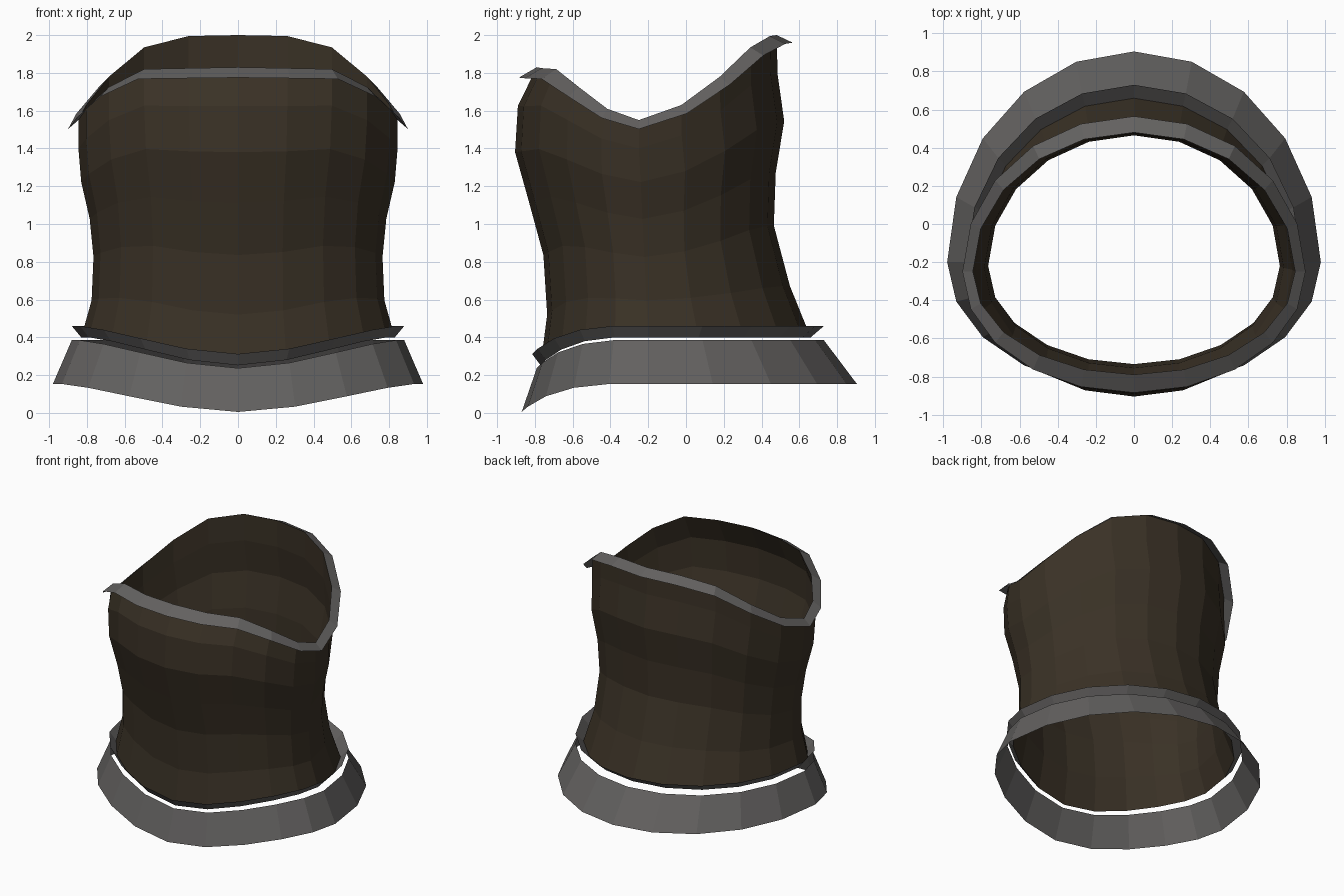
import bpy, bmesh, math

cube = bpy.data.objects.get("Cube")
if cube:
    bpy.data.objects.remove(cube, do_unlink=True)

SIDES = 20
HALF = SIDES // 2

# Heights of the neckline and drop of the pointed front hem, from back to front
NECKLINE = [2.0, 1.995, 1.935, 1.78, 1.63, 1.55, 1.61, 1.725, 1.82, 1.825, 1.83]
FRONT_DROP = [0, 0, 0, 0, 0, 0, 0, 0.02, 0.065, 0.12, 0.148]


def make_material(name, colour):
    mat = bpy.data.materials.new(name)
    mat.use_nodes = True
    mat.diffuse_color = (*colour, 1)
    bsdf = mat.node_tree.nodes["Principled BSDF"]
    bsdf.inputs["Base Color"].default_value = (*colour, 1)
    bsdf.inputs["Roughness"].default_value = 0.8
    return mat


def ring(back, front, width, centre, height):
    """Two half ellipses meeting at the widest point; height(k) runs back to front."""
    points = []
    for i in range(SIDES):
        a = math.tau * i / SIDES
        depth = back - centre if math.cos(a) > 0 else centre - front
        points.append((width * math.sin(a), centre + depth * math.cos(a),
                       height(min(i, SIDES - i))))
    return points


def loft(name, rings, mat):
    """Bridge the rings, listed from top to bottom, into an open flat-shaded shell."""
    bm = bmesh.new()
    loops = [[bm.verts.new(p) for p in r] for r in rings]
    for upper, lower in zip(loops, loops[1:]):
        for i in range(SIDES):
            j = (i + 1) % SIDES
            bm.faces.new((upper[i], upper[j], lower[j], lower[i]))
    mesh = bpy.data.meshes.new(name)
    bm.to_mesh(mesh)
    bm.free()
    mesh.materials.append(mat)
    obj = bpy.data.objects.new(name, mesh)
    bpy.context.collection.objects.link(obj)
    return obj


def level(z):
    return lambda k: z - FRONT_DROP[k]


def between(t):
    return lambda k: NECKLINE[k] * (1 - t) + level(0.4)(k) * t


leather = make_material("dark brown leather", (0.042, 0.031, 0.019))
trim = make_material("grey trim", (0.125, 0.12, 0.117))

# Bodice: fraction down the body, back, front, half width, centre
bodice = [
    (0, 0.48, -0.79, 0.845, -0.25),
    (0.13, 0.485, -0.89, 0.845, -0.25),
    (0.285, 0.52, -0.905, 0.83, -0.24),
    (0.455, 0.475, -0.83, 0.785, -0.23),
    (0.63, 0.465, -0.755, 0.765, -0.22),
    (0.83, 0.55, -0.735, 0.775, -0.21),
    (1, 0.66, -0.77, 0.83, -0.2),
]
rows = [ring(b, f, w, c, between(t)) for t, b, f, w, c in bodice]
loft("bodice", rows, leather)

# Neckline rim: turned outward and slightly down
rim_edge = ring(0.565, -0.885, 0.9, -0.25,
                lambda k: NECKLINE[k] - 0.04 - 0.0015 * k)
loft("neckline_rim", [rows[0], rim_edge], trim)

# Waist flange: flares up and outward from the lower edge of the bodice
flange_edge = ring(0.73, -0.815, 0.88, -0.2, level(0.46))
loft("waist_flange", [flange_edge, rows[-1]], trim)

# Hem skirt: separate flared band below the flange
loft("hem_skirt", [ring(0.73, -0.79, 0.88, -0.2, level(0.385)),
                   ring(0.905, -0.87, 0.98, -0.2, level(0.153))], trim)
